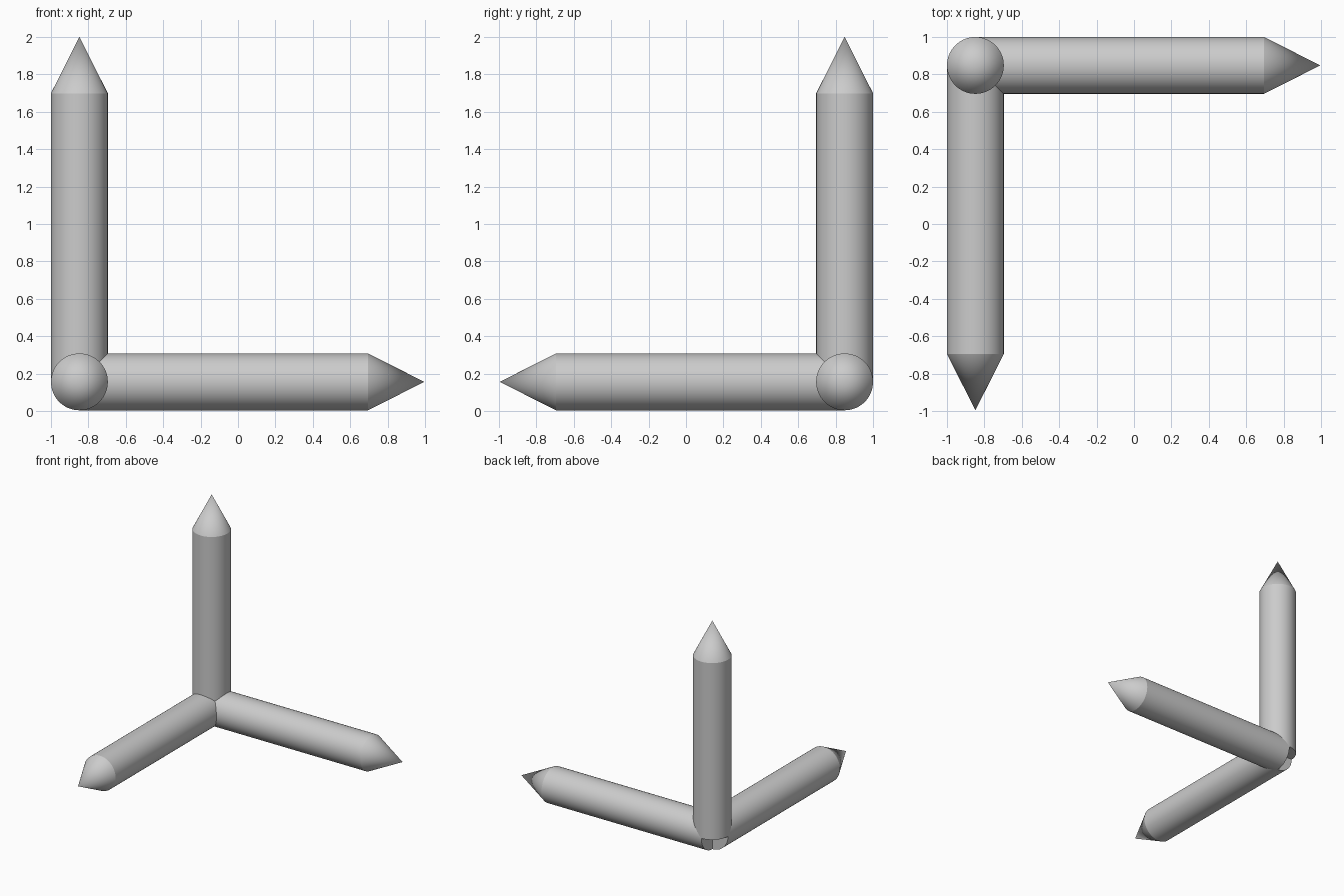
import bpy, bmesh
from math import pi
from mathutils import Matrix, Vector

if "Cube" in bpy.data.objects:
    bpy.data.objects.remove(bpy.data.objects["Cube"])

CORNER = Vector((-0.848, 0.848, 0.156))
R, SHAFT, TIP, SIDES = 0.152, 1.543, 1.844, 64


def axis_arrow(name, rotation):
    # Closed revolved profile: flat base at the corner, shaft, pointed tip
    bm = bmesh.new()
    low, high = [
        bmesh.ops.create_circle(bm, segments=SIDES, radius=R,
                                matrix=Matrix.Translation((0, 0, z)))["verts"]
        for z in (0, SHAFT)]
    tip = bm.verts.new((0, 0, TIP))
    bm.faces.new(low)
    for i in range(SIDES):
        j = (i + 1) % SIDES
        bm.faces.new((low[i], low[j], high[j], high[i]))
        bm.faces.new((high[i], high[j], tip))
    bmesh.ops.recalc_face_normals(bm, faces=bm.faces)
    bm.transform(rotation)
    mesh = bpy.data.meshes.new(name)
    bm.to_mesh(mesh)
    bm.free()
    obj = bpy.data.objects.new(name, mesh)
    obj.location = CORNER
    bpy.context.collection.objects.link(obj)
    bpy.ops.object.select_all(action='DESELECT')
    obj.select_set(True)
    bpy.context.view_layer.objects.active = obj
    bpy.ops.object.shade_smooth_by_angle(angle=pi / 9)


# Three arrows: up, right and towards the front
axis_arrow("upright_arrow", Matrix.Identity(4))
axis_arrow("side_arrow", Matrix.Rotation(pi / 2, 4, 'Y'))
axis_arrow("front_arrow", Matrix.Rotation(pi / 2, 4, 'X'))
